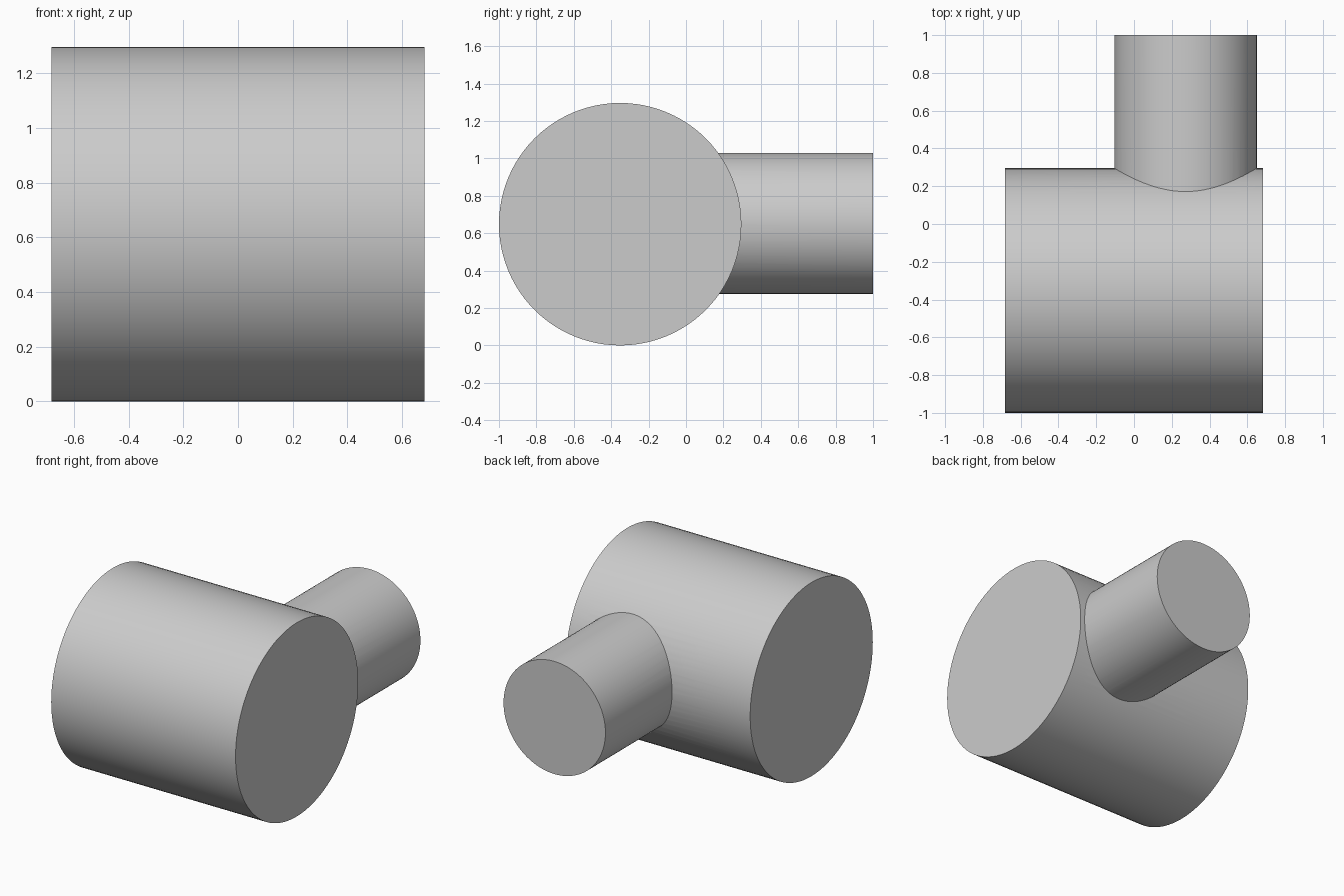
import bpy
import math

cube = bpy.data.objects.get("Cube")
if cube:
    bpy.data.objects.remove(cube, do_unlink=True)

# Single plain grey
GREY = (0.6, 0.6, 0.6, 1.0)
grey = bpy.data.materials.new("plain_grey")
grey.use_nodes = True
grey.diffuse_color = GREY
grey.node_tree.nodes["Principled BSDF"].inputs["Base Color"].default_value = GREY


def cylinder(name, radius, length, centre, rotation):
    bpy.ops.mesh.primitive_cylinder_add(
        vertices=96, radius=radius, depth=length, location=centre, rotation=rotation)
    obj = bpy.context.object
    obj.name = name
    obj.data.materials.append(grey)
    return obj


# Wide drum lying along x
RADIUS = 0.648
AXIS_Y = RADIUS - 1
drum = cylinder("main_drum", RADIUS, 1.364, (0, AXIS_Y, RADIUS), (0, math.pi / 2, 0))

# Narrower branch from the drum axis to the back, set off to the left
branch = cylinder("branch_pipe", 0.377, 1 - AXIS_Y,
                  (0.273, (1 + AXIS_Y) / 2, 0.652), (math.pi / 2, 0, 0))

# Join both into one clean solid with a crisp seam
union = drum.modifiers.new("join_branch", 'BOOLEAN')
union.operation = 'UNION'
union.solver = 'EXACT'
union.object = branch
bpy.ops.object.select_all(action='DESELECT')
drum.select_set(True)
bpy.context.view_layer.objects.active = drum
bpy.ops.object.modifier_apply(modifier=union.name)
bpy.data.objects.remove(branch, do_unlink=True)
drum.name = "drum_with_branch"
bpy.ops.object.shade_smooth_by_angle(angle=math.radians(30))
